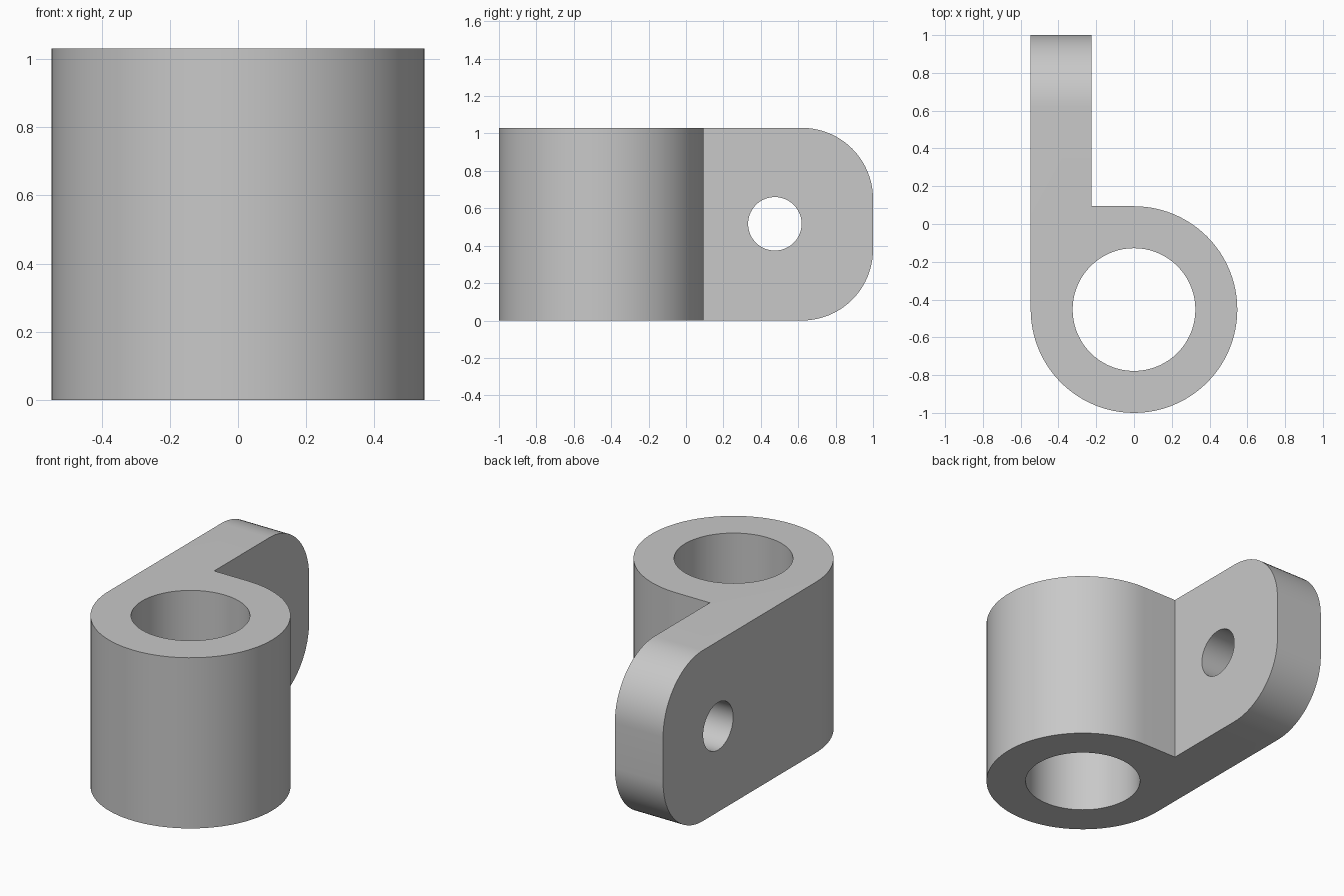
import bpy, bmesh, math
from mathutils import Vector

if "Cube" in bpy.data.objects:
    bpy.data.objects.remove(bpy.data.objects["Cube"])

HEIGHT = 1.03
RADIUS, BORE = 0.547, 0.325
CENTRE_Y = RADIUS - 1
TAB_INNER_X = -0.225
ROUND = 0.38

grey = bpy.data.materials.new("plain grey")
grey.use_nodes = True
colour = (0.58, 0.58, 0.58, 1)
grey.diffuse_color = colour
grey.node_tree.nodes["Principled BSDF"].inputs["Base Color"].default_value = colour

# Plan outline: barrel arc from the back round to the left edge, then the tab
STEPS = 72
outline = []
for i in range(STEPS + 1):
    a = math.pi / 2 - 1.5 * math.pi * i / STEPS
    outline.append((RADIUS * math.cos(a), CENTRE_Y + RADIUS * math.sin(a)))
outline += [(-RADIUS, 1), (TAB_INNER_X, 1), (TAB_INNER_X, CENTRE_Y + RADIUS)]

bm = bmesh.new()
base = bm.faces.new([bm.verts.new((x, y, 0)) for x, y in outline])
raised = bmesh.ops.extrude_face_region(bm, geom=[base])["geom"]
bmesh.ops.translate(bm, vec=Vector((0, 0, HEIGHT)),
                    verts=[v for v in raised if isinstance(v, bmesh.types.BMVert)])

# Round the top and bottom corners of the tab end
ends = [e for e in bm.edges if all(v.co.y > 0.99 for v in e.verts)
        and abs(e.verts[0].co.z - e.verts[1].co.z) < 0.01]
bmesh.ops.bevel(bm, geom=ends, offset=ROUND, offset_type='OFFSET',
                segments=20, profile=0.5, affect='EDGES')
bmesh.ops.recalc_face_normals(bm, faces=bm.faces)
mesh = bpy.data.meshes.new("bracket")
bm.to_mesh(mesh)
bm.free()
mesh.materials.append(grey)
bracket = bpy.data.objects.new("bracket", mesh)
bpy.context.collection.objects.link(bracket)


def drill(name, radius, location, rotation=(0, 0, 0)):
    """Cut a round through hole in the bracket."""
    bpy.ops.mesh.primitive_cylinder_add(vertices=72, radius=radius, depth=3,
                                        location=location, rotation=rotation)
    cutter = bpy.context.object
    cutter.name = name
    cutter.hide_render = True
    cutter.data.materials.append(grey)
    bpy.ops.object.select_all(action='DESELECT')
    bracket.select_set(True)
    bpy.context.view_layer.objects.active = bracket
    mod = bracket.modifiers.new(name, 'BOOLEAN')
    mod.operation = 'DIFFERENCE'
    mod.solver = 'EXACT'
    mod.object = cutter
    bpy.ops.object.modifier_apply(modifier=mod.name)
    bpy.data.objects.remove(cutter)


# Barrel bore and cross hole through the tab
drill("bore_cutter", BORE, (0, CENTRE_Y, HEIGHT / 2))
drill("tab_hole_cutter", 0.143, (-0.5, 0.475, HEIGHT / 2 + 0.002), (0, math.pi / 2, 0))

bpy.ops.object.shade_smooth_by_angle(angle=math.radians(30))
